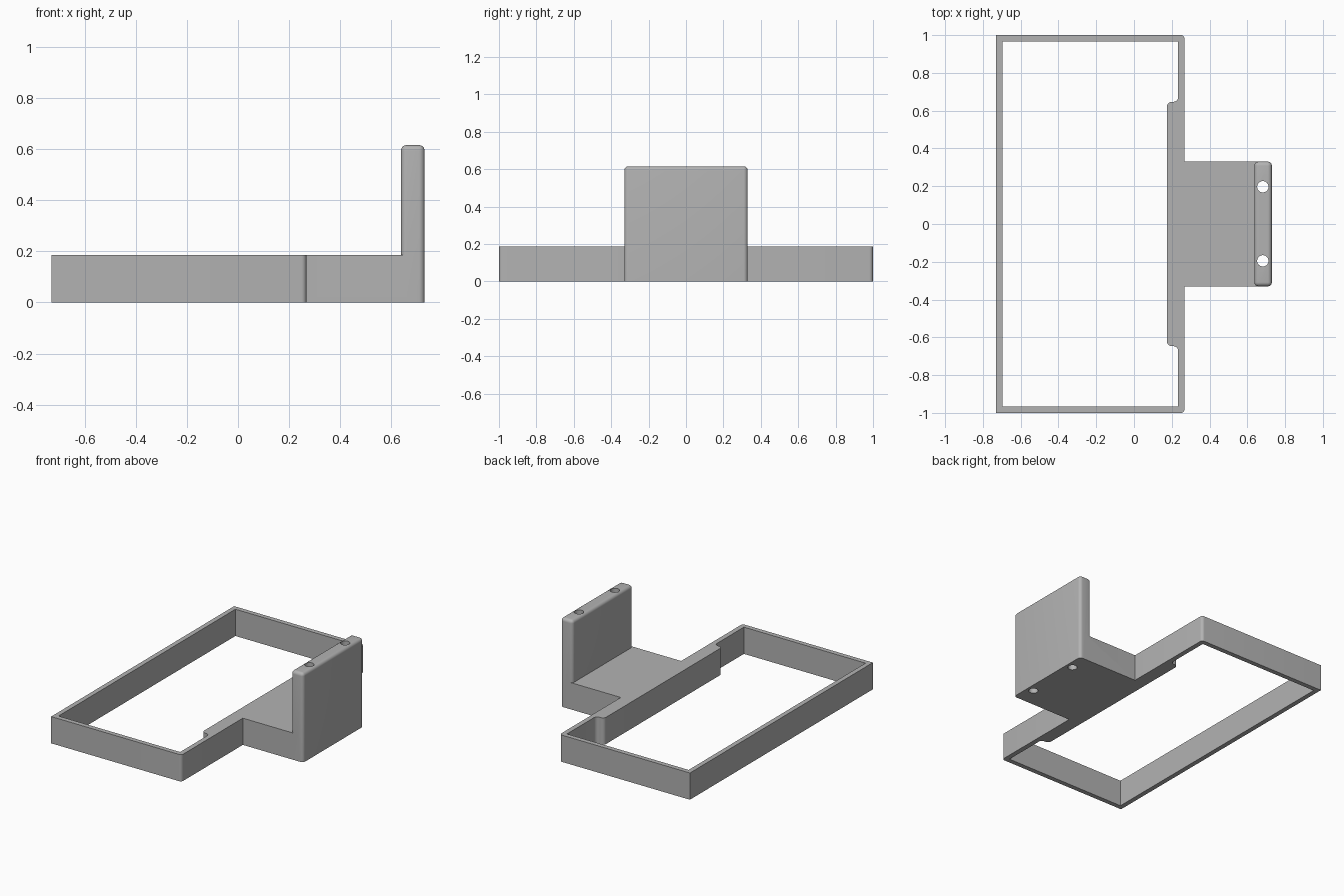
import bpy, bmesh
from math import radians
from mathutils import Matrix

cube = bpy.data.objects.get("Cube")
if cube:
    bpy.data.objects.remove(cube, do_unlink=True)

FRAME_H, PLATE_H, ARM_Y = 0.185, 0.615, 0.33

grey = bpy.data.materials.new("plain grey")
grey.use_nodes = True
COLOUR = (0.45, 0.45, 0.45, 1)
grey.diffuse_color = COLOUR
grey.node_tree.nodes["Principled BSDF"].inputs["Base Color"].default_value = COLOUR


def finish(name, bm):
    bmesh.ops.recalc_face_normals(bm, faces=bm.faces)
    mesh = bpy.data.meshes.new(name)
    bm.to_mesh(mesh)
    bm.free()
    mesh.materials.append(grey)
    obj = bpy.data.objects.new(name, mesh)
    bpy.context.collection.objects.link(obj)
    return obj


def prism(name, half, z0, z1, rounded=(), radius=0.02, round_top=False):
    """Extrude a half outline (y >= 0) mirrored in y; round the listed corners."""
    pts = half + [(x, -y) for x, y in reversed(half)]
    bm = bmesh.new()
    base = bm.faces.new([bm.verts.new((x, y, z0)) for x, y in pts])
    ext = bmesh.ops.extrude_face_region(bm, geom=[base])
    top = [v for v in ext["geom"] if isinstance(v, bmesh.types.BMVert)]
    bmesh.ops.translate(bm, verts=top, vec=(0, 0, z1 - z0))
    corners = [half[i] for i in rounded]
    edges = []
    for e in bm.edges:
        a, b = (v.co for v in e.verts)
        upright = abs(a.z - b.z) > 0.001
        if upright and any(abs(a.x - x) + abs(abs(a.y) - y) < 0.001 for x, y in corners):
            edges.append(e)
        elif round_top and min(a.z, b.z) > z1 - 0.001:
            edges.append(e)
    if edges:
        bmesh.ops.bevel(bm, geom=edges, offset=radius, segments=6,
                        profile=0.5, affect='EDGES')
    return finish(name, bm)


def combine(target, other, operation):
    mod = target.modifiers.new(operation.lower(), 'BOOLEAN')
    mod.operation, mod.solver, mod.object = operation, 'EXACT', other
    bpy.context.view_layer.objects.active = target
    bpy.ops.object.modifier_apply(modifier=mod.name)
    bpy.data.objects.remove(other, do_unlink=True)


# Frame outline with the arm reaching out to the plate
bracket = prism("frame_bracket",
                [(-0.73, 1), (0.268, 1), (0.268, ARM_Y), (0.69, ARM_Y)],
                0, FRAME_H, rounded=[1])

# Upright plate with softened sides and top
plate = prism("upright_plate", [(0.637, ARM_Y), (0.73, ARM_Y)],
              0, PLATE_H, rounded=[0, 1], radius=0.022, round_top=True)
combine(bracket, plate, 'UNION')

# Open middle, stepped in where the inner rail is thicker
opening = prism("opening_cutter",
                [(-0.697, 0.967), (0.234, 0.967), (0.234, 0.647), (0.175, 0.647)],
                -0.1, FRAME_H + 0.1, rounded=[2, 3], radius=0.025)
combine(bracket, opening, 'DIFFERENCE')

# Two screw holes running down through the plate
for y in (-0.195, 0.197):
    bm = bmesh.new()
    bmesh.ops.create_cone(bm, cap_ends=True, segments=32, radius1=0.03, radius2=0.03,
                          depth=1, matrix=Matrix.Translation((0.682, y, 0.3)))
    combine(bracket, finish("hole_cutter", bm), 'DIFFERENCE')

# Smooth the rounds, keep the corners crisp
bpy.ops.object.select_all(action='DESELECT')
bracket.select_set(True)
bpy.context.view_layer.objects.active = bracket
bpy.ops.object.shade_smooth_by_angle(angle=radians(30))
